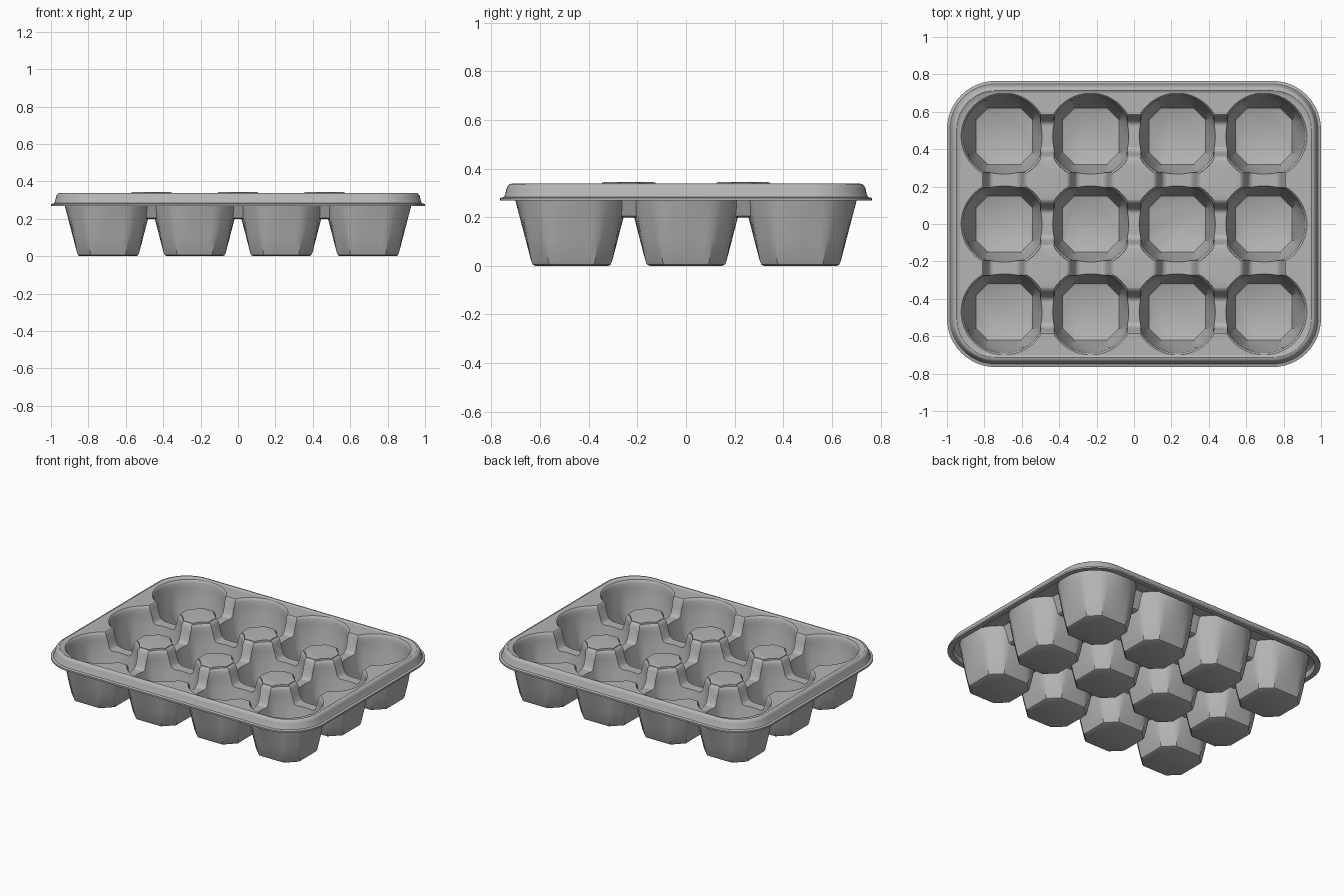
import bpy, bmesh, math

cube = bpy.data.objects.get("Cube")
if cube:
    bpy.data.objects.remove(cube, do_unlink=True)

DX, DY = 0.463, 0.47          # cup spacing
XS = [(i - 1.5) * DX for i in range(4)]
YS = [(j - 1) * DY for j in range(3)]

pulp = bpy.data.materials.new("light_grey_pulp")
pulp.use_nodes = True
GREY = (0.46, 0.46, 0.46, 1)
pulp.diffuse_color = GREY
bsdf = pulp.node_tree.nodes["Principled BSDF"]
bsdf.inputs["Base Color"].default_value = GREY
bsdf.inputs["Roughness"].default_value = 0.8


def loft(name, rings):
    """Skin a stack of equal-length rings into a closed solid."""
    bm = bmesh.new()
    loops = [[bm.verts.new(p) for p in ring] for ring in rings]
    n = len(loops[0])
    for a, b in zip(loops, loops[1:]):
        for k in range(n):
            m = (k + 1) % n
            bm.faces.new((a[k], a[m], b[m], b[k]))
    bm.faces.new(loops[0][::-1])
    bm.faces.new(loops[-1])
    bmesh.ops.recalc_face_normals(bm, faces=bm.faces)
    mesh = bpy.data.meshes.new(name)
    bm.to_mesh(mesh)
    bm.free()
    mesh.materials.append(pulp)
    ob = bpy.data.objects.new(name, mesh)
    bpy.context.collection.objects.link(ob)
    return ob


def cup_ring(cx, cy, h, z, roundness, n=48):
    """Octagon of half-width h blended towards a circle."""
    pts = []
    for k in range(n):
        t = 2 * math.pi * k / n
        c, s = abs(math.cos(t)), abs(math.sin(t))
        octagon = min(h / max(c, s), 1.577 * h / (c + s))
        r = octagon + (h - octagon) * roundness
        pts.append((cx + r * math.cos(t), cy + r * math.sin(t), z))
    return pts


def cup(name, x, y, sections):
    return loft(name, [cup_ring(x, y, *s) for s in sections])


def rim_ring(inset, z, radius=0.26, steps=12):
    """Rounded rectangle, inset from the outer edge of the tray."""
    r = radius - inset
    pts = []
    for q, (sx, sy) in enumerate([(1, 1), (-1, 1), (-1, -1), (1, -1)]):
        for k in range(steps + 1):
            a = (q + k / steps) * math.pi / 2
            pts.append((sx * (1 - radius) + r * math.cos(a),
                        sy * (0.765 - radius) + r * math.sin(a), z))
    return pts


def saddle(name, x, y, along_x, length, sections):
    """Trapezoid block bridging two neighbouring cups."""
    rings = []
    for w, z in sections:
        a, b = (length, w) if along_x else (w, length)
        rings.append([(x - a, y - b, z), (x + a, y - b, z),
                      (x + a, y + b, z), (x - a, y + b, z)])
    return loft(name, rings)


def combine(target, other, operation):
    mod = target.modifiers.new("shape", 'BOOLEAN')
    mod.operation = operation
    mod.solver = 'EXACT'
    mod.object = other
    bpy.context.view_layer.objects.active = target
    bpy.ops.object.modifier_apply(modifier=mod.name)
    bpy.data.objects.remove(other, do_unlink=True)


# Top deck with rolled rim and outer flange, hollow underneath
tray = loft("egg_tray", [rim_ring(*s) for s in [
    (0.060, 0.312), (0.042, 0.300), (0.034, 0.268), (0.0, 0.268), (0.0, 0.279),
    (0.016, 0.283), (0.021, 0.290), (0.027, 0.318), (0.033, 0.330),
    (0.042, 0.337), (0.052, 0.338), (0.064, 0.331)]])

# Sections: half-width, height, roundness
CUP_OUT = [(0.150, 0, 0), (0.160, 0.005, 0), (0.166, 0.018, 0.02),
           (0.190, 0.11, 0.25), (0.216, 0.21, 0.6), (0.235, 0.28, 0.9), (0.245, 0.324, 1)]
CUP_IN = [(0.143, 0.012, 0), (0.151, 0.017, 0), (0.155, 0.030, 0.02),
          (0.176, 0.11, 0.25), (0.202, 0.21, 0.6), (0.216, 0.28, 0.9),
          (0.220, 0.312, 1), (0.224, 0.324, 1), (0.231, 0.332, 1), (0.235, 0.40, 1)]
# Sections: half-width, height
SADDLE_OUT = [(0.075, 0.198), (0.09, 0.205), (0.135, 0.321)]
SADDLE_IN = [(0.060, 0.216), (0.074, 0.222), (0.082, 0.232),
             (0.107, 0.318), (0.114, 0.330), (0.125, 0.338), (0.13, 0.40)]

cells = [(x, y) for x in XS for y in YS]
saddles = [((XS[i] + XS[i + 1]) / 2, y, True) for i in range(3) for y in YS]
saddles += [(x, (YS[j] + YS[j + 1]) / 2, False) for x in XS for j in range(2)]

# Raised tops of the posts between four cups
for i in range(3):
    for j in range(2):
        px, py = (XS[i] + XS[i + 1]) / 2, (YS[j] + YS[j + 1]) / 2
        post = cup("post_top", px, py, [(0.130, 0.325, 0.5), (0.122, 0.336, 0.5),
                                        (0.113, 0.341, 0.5), (0.100, 0.344, 0.5)])
        combine(tray, post, 'UNION')

# Outer walls of cups and saddles
for x, y in cells:
    combine(tray, cup("cup_wall", x, y, CUP_OUT), 'UNION')
for x, y, along in saddles:
    combine(tray, saddle("saddle_wall", x, y, along, 0.05, SADDLE_OUT), 'UNION')

# Hollow out cups, then the notches joining them
for x, y in cells:
    combine(tray, cup("cup_hollow", x, y, CUP_IN), 'DIFFERENCE')
for x, y, along in saddles:
    combine(tray, saddle("saddle_notch", x, y, along, 0.085, SADDLE_IN), 'DIFFERENCE')

# Smooth moulded surface with crisp edges
bpy.ops.object.select_all(action='DESELECT')
tray.select_set(True)
bpy.context.view_layer.objects.active = tray
bpy.ops.object.shade_smooth_by_angle(angle=math.radians(35))
